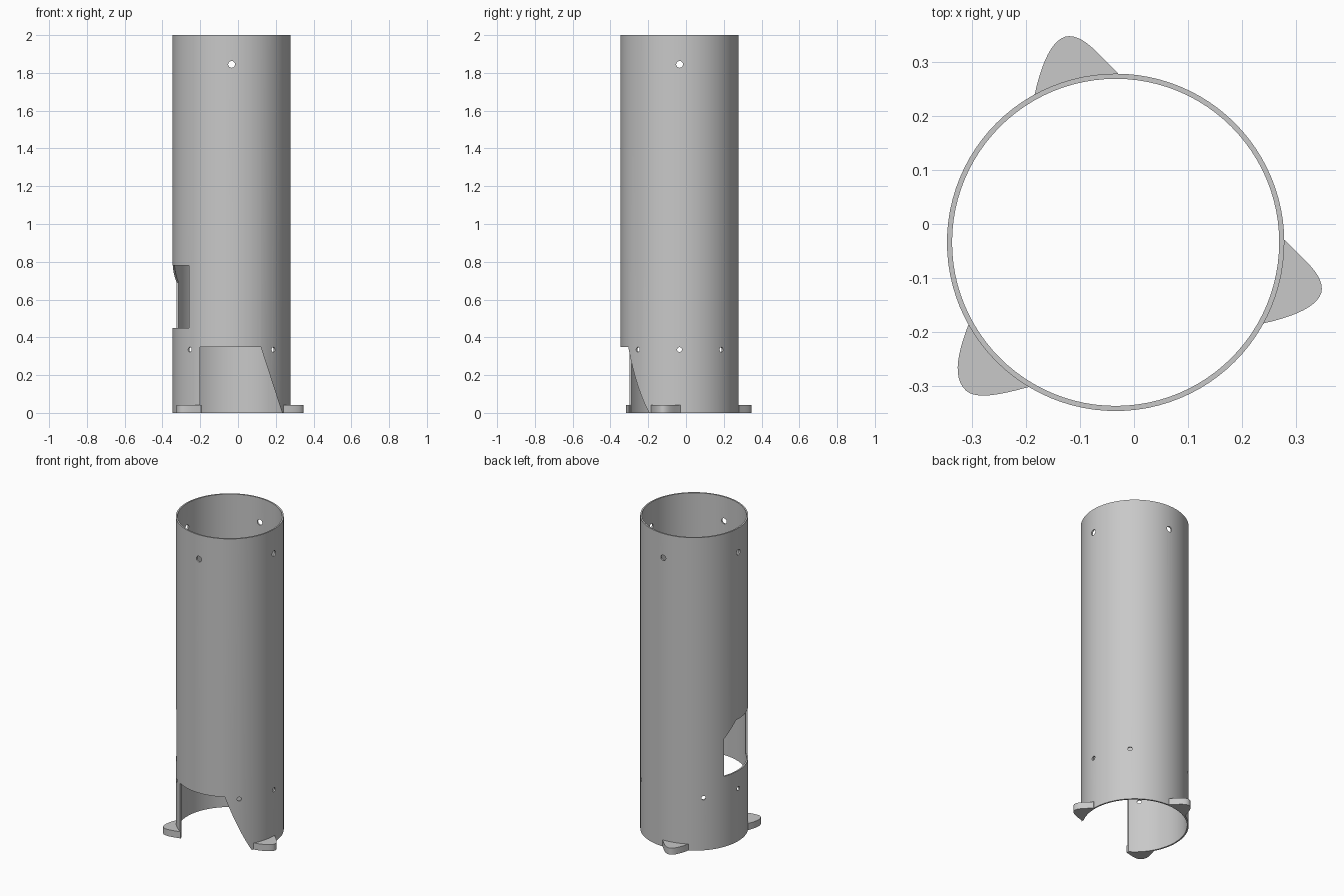
import bpy
import bmesh
import math
from mathutils import Vector
from mathutils.geometry import interpolate_bezier

CX = CY = -0.034
OUTER, INNER, HEIGHT = 0.3125, 0.303, 2.0
SIDES = 96

cube = bpy.data.objects.get("Cube")
if cube:
    bpy.data.objects.remove(cube, do_unlink=True)

grey = bpy.data.materials.new("plain grey")
grey.use_nodes = True
grey.diffuse_color = (0.58, 0.58, 0.58, 1)
grey.node_tree.nodes["Principled BSDF"].inputs["Base Color"].default_value = grey.diffuse_color


def make_object(name, bm):
    bmesh.ops.recalc_face_normals(bm, faces=bm.faces)
    mesh = bpy.data.meshes.new(name)
    bm.to_mesh(mesh)
    bm.free()
    mesh.materials.append(grey)
    obj = bpy.data.objects.new(name, mesh)
    bpy.context.collection.objects.link(obj)
    return obj


def activate(obj):
    bpy.ops.object.select_all(action="DESELECT")
    obj.select_set(True)
    bpy.context.view_layer.objects.active = obj


def prism(bm, base, direction):
    """Extrude a closed outline along a direction."""
    face = bm.faces.new([bm.verts.new(p) for p in base])
    new = bmesh.ops.extrude_face_region(bm, geom=[face], use_keep_orig=True)["geom"]
    verts = [g for g in new if isinstance(g, bmesh.types.BMVert)]
    bmesh.ops.translate(bm, verts=verts, vec=direction)


def carve(target, bm):
    cutter = make_object("cutter", bm)
    cutter.hide_render = True
    mod = target.modifiers.new("cut", "BOOLEAN")
    mod.operation, mod.solver, mod.object = "DIFFERENCE", "EXACT", cutter
    activate(target)
    bpy.ops.object.modifier_apply(modifier=mod.name)
    bpy.data.objects.remove(cutter, do_unlink=True)


def radial_holes(bm, angles, z, radius):
    for degrees in angles:
        a = math.radians(degrees)
        out = Vector((math.cos(a), math.sin(a), 0))
        side = Vector((-out.y, out.x, 0))
        start = Vector((CX, CY, z)) + out * 0.25
        ring = [start + side * radius * math.cos(t) + Vector((0, 0, radius * math.sin(t)))
                for t in (math.tau * i / 20 for i in range(20))]
        prism(bm, ring, out * 0.12)


# Thin-walled tube
bm = bmesh.new()
rings = [[bm.verts.new((CX + r * math.cos(math.tau * i / SIDES),
                        CY + r * math.sin(math.tau * i / SIDES), z)) for i in range(SIDES)]
         for r, z in ((OUTER, 0), (OUTER, HEIGHT), (INNER, HEIGHT), (INNER, 0))]
for a, b in zip(rings, rings[1:] + rings[:1]):
    for i in range(SIDES):
        j = (i + 1) % SIDES
        bm.faces.new((a[i], a[j], b[j], b[i]))
tube = make_object("tube", bm)

# Front doorway with one slanted side
bm = bmesh.new()
doorway = ((-0.2, -0.05), (0.25, -0.05), (0.12, 0.35), (-0.2, 0.35))
prism(bm, [(x, -0.5, z) for x, z in doorway], Vector((0, 0.4, 0)))
carve(tube, bm)

# Side window with a sloping rear corner
bm = bmesh.new()
window = ((-0.25, 0.45), (0.08, 0.45), (0.08, 0.69), (-0.01, 0.78), (-0.25, 0.78))
prism(bm, [(-0.5, y, z) for y, z in window], Vector((0.35, 0, 0)))
carve(tube, bm)

# Bolt holes near the top and above the base
bm = bmesh.new()
radial_holes(bm, (0, 90, 180, 270), 1.845, 0.018)
radial_holes(bm, (0, 45, 135, 180, 225, 315), 0.335, 0.013)
carve(tube, bm)

activate(tube)
bpy.ops.object.shade_smooth_by_angle(angle=math.radians(30))


# Curved feet whose inner edge follows the tube wall
def foot(name, start, h1, h2, peak, h3, h4, end, swap=False):
    points = [Vector((*p, 0)) for p in (start, h1, h2, peak, h3, h4, end)]
    outline = interpolate_bezier(*points[:4], 12)[:-1] + interpolate_bezier(*points[3:], 12)
    first = math.atan2(start[1] - CY, start[0] - CX)
    last = math.atan2(end[1] - CY, end[0] - CX)
    for i in range(9):
        a = last + (first - last) * i / 8
        outline.append(Vector((CX + 0.308 * math.cos(a), CY + 0.308 * math.sin(a), 0)))
    if swap:
        outline = [Vector((p.y, p.x, 0)) for p in outline]
    bm = bmesh.new()
    prism(bm, outline, Vector((0, 0, 0.042)))
    obj = make_object(name, bm)
    activate(obj)
    bpy.ops.object.shade_smooth_by_angle(angle=math.radians(30))


side_foot = ((-0.184, 0.24), (-0.17, 0.305), (-0.148, 0.348), (-0.12, 0.348),
             (-0.09, 0.348), (-0.062, 0.31), (-0.03, 0.28))
foot("back_foot", *side_foot)
foot("left_foot", *side_foot, swap=True)
foot("front_right_foot", (-0.307, -0.187), (-0.327, -0.24), (-0.337, -0.285), (-0.311, -0.309),
     (-0.29, -0.327), (-0.24, -0.314), (-0.195, -0.302))
